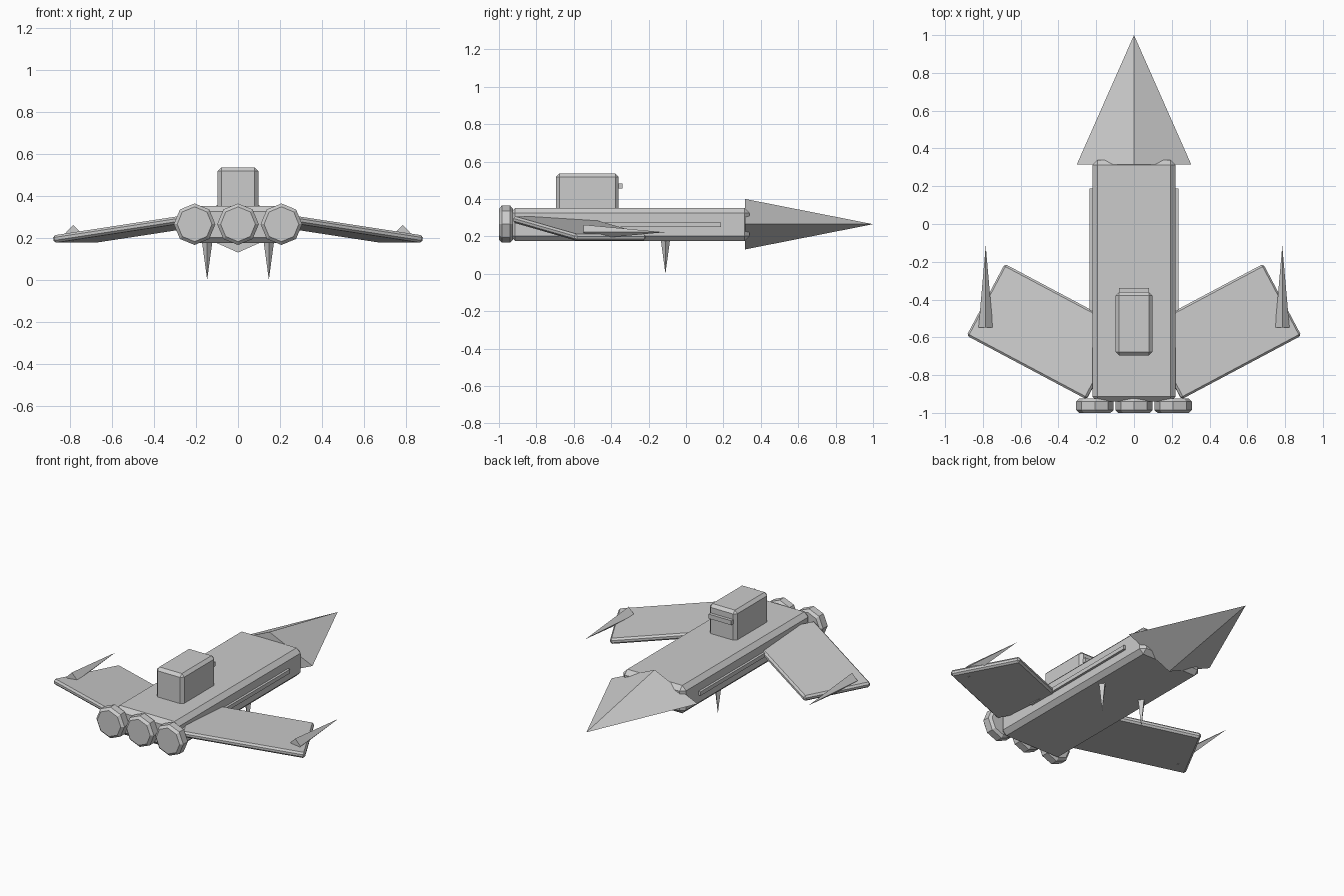
import bpy
import math
from mathutils import Matrix, Vector

cube = bpy.data.objects.get("Cube")
if cube:
    bpy.data.objects.remove(cube, do_unlink=True)

GREY = (0.6, 0.6, 0.6, 1.0)
mat = bpy.data.materials.new("hull grey")
mat.use_nodes = True
mat.diffuse_color = GREY
mat.node_tree.nodes["Principled BSDF"].inputs["Base Color"].default_value = GREY


def finish(name, bevel):
    """Name the active object, give it the grey material and a chamfer."""
    ob = bpy.context.object
    ob.name = name
    ob.data.materials.append(mat)
    if bevel:
        mod = ob.modifiers.new("chamfer", "BEVEL")
        mod.width = bevel
        mod.segments = 1
        mod.limit_method = "ANGLE"
        mod.angle_limit = math.radians(50)
    return ob


def box(name, lo, hi, bevel=0.0):
    """Box between two opposite corners."""
    lo, hi = Vector(lo), Vector(hi)
    bpy.ops.mesh.primitive_cube_add(size=1)
    bpy.context.object.data.transform(
        Matrix.Translation((lo + hi) / 2) @ Matrix.Diagonal((*(hi - lo), 1)))
    return finish(name, bevel)


def spike(name, base, tip, half_a, half_b):
    """Four-sided pyramid with a diamond base, from base centre to tip."""
    base, tip = Vector(base), Vector(tip)
    axis = tip - base
    bpy.ops.mesh.primitive_cone_add(vertices=4, radius1=1, radius2=0, depth=1)
    turn = Matrix.Rotation(-math.pi / 2, 4, "X") if abs(axis.y) > abs(axis.z) \
        else Matrix.Rotation(math.pi, 4, "X")
    bpy.context.object.data.transform(
        Matrix.Translation((base + tip) / 2) @ turn
        @ Matrix.Diagonal((half_a, half_b, axis.length, 1)))
    return finish(name, 0)


# Fuselage and nose
box("fuselage", (-0.22, -0.94, 0.175), (0.22, 0.34, 0.352), 0.027)
spike("nose", (0, 0.315, 0.265), (0, 1, 0.265), 0.303, 0.135)

# Cabin with its visor on the nose side
box("cabin", (-0.097, -0.695, 0.33), (0.097, -0.36, 0.536), 0.018)
box("visor", (-0.08, -0.37, 0.455), (0.08, -0.34, 0.483))

# Three octagonal engines across the tail
for label, x in (("right", -0.207), ("centre", 0), ("left", 0.207)):
    bpy.ops.mesh.primitive_cylinder_add(vertices=8, radius=0.099, depth=0.075)
    bpy.context.object.data.transform(
        Matrix.Translation((x, -0.9625, 0.265)) @ Matrix.Rotation(math.pi / 2, 4, "X"))
    engine = finish(label + "_engine", 0.015)

# Mirrored parts
for label, s in (("left", 1), ("right", -1)):
    # Forward-swept, drooping wing
    wing = box(label + "_wing", (-0.362, -0.215, -0.018), (0.362, 0.215, 0.018), 0.011)
    wing.data.transform(
        Matrix.Translation((s * 0.4675, -0.57, 0.242))
        @ Matrix.Rotation(s * math.radians(28), 4, "Z")
        @ Matrix.Rotation(s * math.radians(7.7), 4, "Y"))
    # Wingtip lance, belly spike and side rail
    spike(label + "_wingtip_lance", (s * 0.785, -0.547, 0.222), (s * 0.785, -0.115, 0.222),
          0.038, 0.04)
    spike(label + "_belly_spike", (s * 0.147, -0.11, 0.19), (s * 0.147, -0.11, 0), 0.026, 0.026)
    box(label + "_side_rail", (s * 0.225 - 0.01, -0.65, 0.25), (s * 0.225 + 0.01, 0.188, 0.275))
